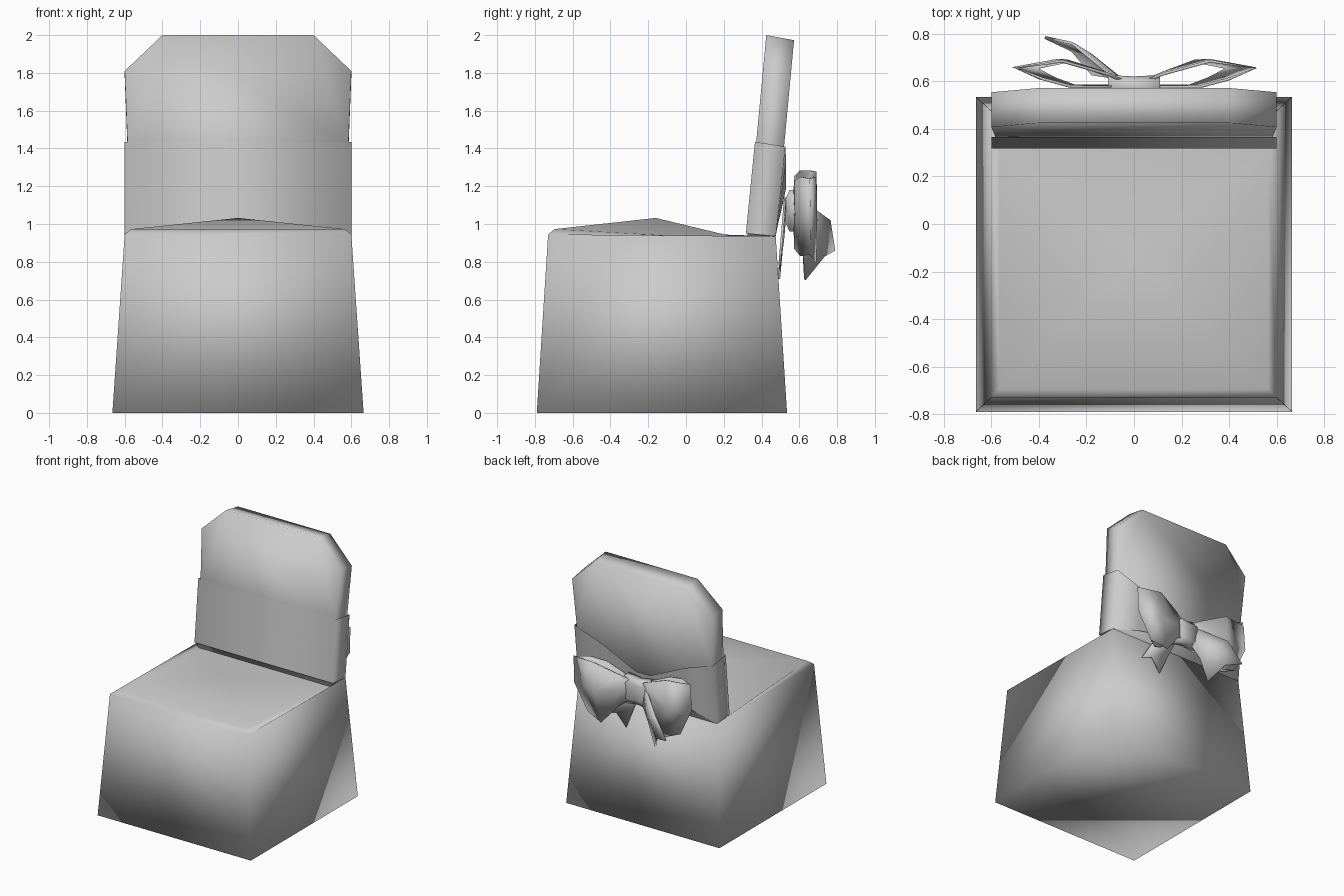
import bpy, bmesh, math
from mathutils import Matrix, Vector

if "Cube" in bpy.data.objects:
    bpy.data.objects.remove(bpy.data.objects["Cube"])


def loft(name, rings, closed=True, cap_start=False, cap_end=False, thick=0.0):
    """Join equal-length rings of points with quads into one smooth object."""
    bm = bmesh.new()
    rows = [[bm.verts.new(p) for p in r] for r in rings]
    n = len(rows[0])
    for a, b in zip(rows, rows[1:]):
        for i in range(n if closed else n - 1):
            j = (i + 1) % n
            bm.faces.new((a[i], a[j], b[j], b[i]))
    if cap_start:
        bm.faces.new(rows[0][::-1])
    if cap_end:
        bm.faces.new(rows[-1])
    return finish(name, bm, thick)


def finish(name, bm, thick=0.0, smooth=True):
    bmesh.ops.recalc_face_normals(bm, faces=bm.faces)
    for f in bm.faces:
        f.smooth = smooth
    me = bpy.data.meshes.new(name)
    bm.to_mesh(me)
    bm.free()
    ob = bpy.data.objects.new(name, me)
    bpy.context.collection.objects.link(ob)
    if thick:
        mod = ob.modifiers.new("thickness", 'SOLIDIFY')
        mod.thickness = thick
        mod.offset = 0
    return ob


def rect(w, y0, z0, y1, z1):
    return [(-w, y0, z0), (w, y0, z0), (w, y1, z1), (-w, y1, z1)]


# Seat cover: flared skirt, small rim chamfer and a padded top rising to a peak
bm = bmesh.new()
rings = [rect(0.665, -0.79, 0, 0.535, 0),
         rect(0.60, -0.73, 0.945, 0.475, 0.935),
         rect(0.565, -0.695, 0.973, 0.325, 0.915)]
rows = [[bm.verts.new(p) for p in r] for r in rings]
for a, b in zip(rows, rows[1:]):
    for i in range(4):
        j = (i + 1) % 4
        bm.faces.new((a[i], a[j], b[j], b[i]))
bm.faces.new(rows[0][::-1])
peak = bm.verts.new((0, -0.16, 1.032))
for i in range(4):
    bm.faces.new((rows[2][i], rows[2][(i + 1) % 4], peak))
finish("seat_cover", bm)

# Backrest: clipped-corner outline, leaning back
half = [(0.58, 0.90), (0.585, 1.43), (0.60, 1.81), (0.40, 2.0)]
outline = half + [(-x, z) for x, z in reversed(half)]


def lean(z):
    return 0.425 - (2.0 - z) * 0.094


front = [(x, lean(z), z) for x, z in outline]
rear = [(x, y + 0.147, z - 0.027 * (z > 1)) for x, y, z in front]
loft("backrest", [front, rear], cap_start=True, cap_end=True)

# Sash: wraps the backrest and narrows to the knot behind it
side = [(0.60, 0.317, 0.95, 0.365, 1.435), (0.60, 0.475, 0.935, 0.526, 1.41),
        (0.36, 0.487, 1.00, 0.53, 1.33), (0.06, 0.50, 1.05, 0.53, 1.19)]
stations = side + [(-s[0],) + s[1:] for s in reversed(side)]
loft("sash", [[(x, yb, zb) for x, yb, zb, yt, zt in stations],
              [(x, yt, zt) for x, yb, zb, yt, zt in stations]])

# Bow loops: teardrop bands, taller at the outer end (x, y, z low, z high)
band = [(0.05, 0.575, 1.00, 1.15), (0.28, 0.578, 0.87, 1.23),
        (0.40, 0.61, 0.83, 1.25), (0.51, 0.655, 0.84, 1.24),
        (0.32, 0.685, 0.80, 1.25), (0.12, 0.63, 0.97, 1.18),
        (0.05, 0.60, 1.00, 1.15)]


def low_x(x):
    return x - 0.12 * max(0, x - 0.1) / 0.4


for label, sx, tilt in (("right", 1, 0), ("left", -1, 5)):
    turn = Matrix.Rotation(math.radians(tilt), 3, 'Y')
    pivot = Vector((0, 0, 1.07))
    rows = []
    for x, y, lo, hi in band:
        pts = [(low_x(x), y, lo), (x * 0.99, y + 0.004, (lo + hi) / 2), (x, y, hi)]
        rows.append([turn @ (Vector((sx * a, b, c)) - pivot) + pivot
                     for a, b, c in pts])
    loft("bow_loop_" + label, rows, closed=False, thick=0.012)

# Knot: pinched eight-sided wrap
knot = []
for x, ry, rz in ((-0.11, 0.052, 0.115), (0, 0.046, 0.10), (0.11, 0.052, 0.115)):
    knot.append([(x, 0.577 + ry * math.copysign(abs(math.cos(t)) ** 0.6, math.cos(t)),
                  1.07 + rz * math.copysign(abs(math.sin(t)) ** 0.6, math.sin(t)))
                 for t in (math.pi / 8 + k * math.pi / 4 for k in range(8))])
loft("bow_knot", knot, cap_start=True, cap_end=True)

# Ribbon tails with a notched end
loft("ribbon_tail_left", [
    [(-0.03, 0.59, 1.00), (-0.06, 0.61, 1.06), (-0.09, 0.62, 1.12)],
    [(-0.11, 0.62, 0.88), (-0.18, 0.71, 0.96), (-0.26, 0.76, 1.02)],
    [(-0.175, 0.63, 0.705), (-0.26, 0.73, 0.83), (-0.375, 0.785, 0.86)],
], closed=False, thick=0.012)
loft("ribbon_tail_right", [
    [(0.02, 0.525, 1.05), (0.06, 0.527, 1.10), (0.10, 0.525, 1.14)],
    [(0.09, 0.51, 0.90), (0.16, 0.515, 0.93), (0.23, 0.51, 0.96)],
    [(0.17, 0.492, 0.71), (0.25, 0.50, 0.81), (0.34, 0.495, 0.78)],
], closed=False, thick=0.012)
